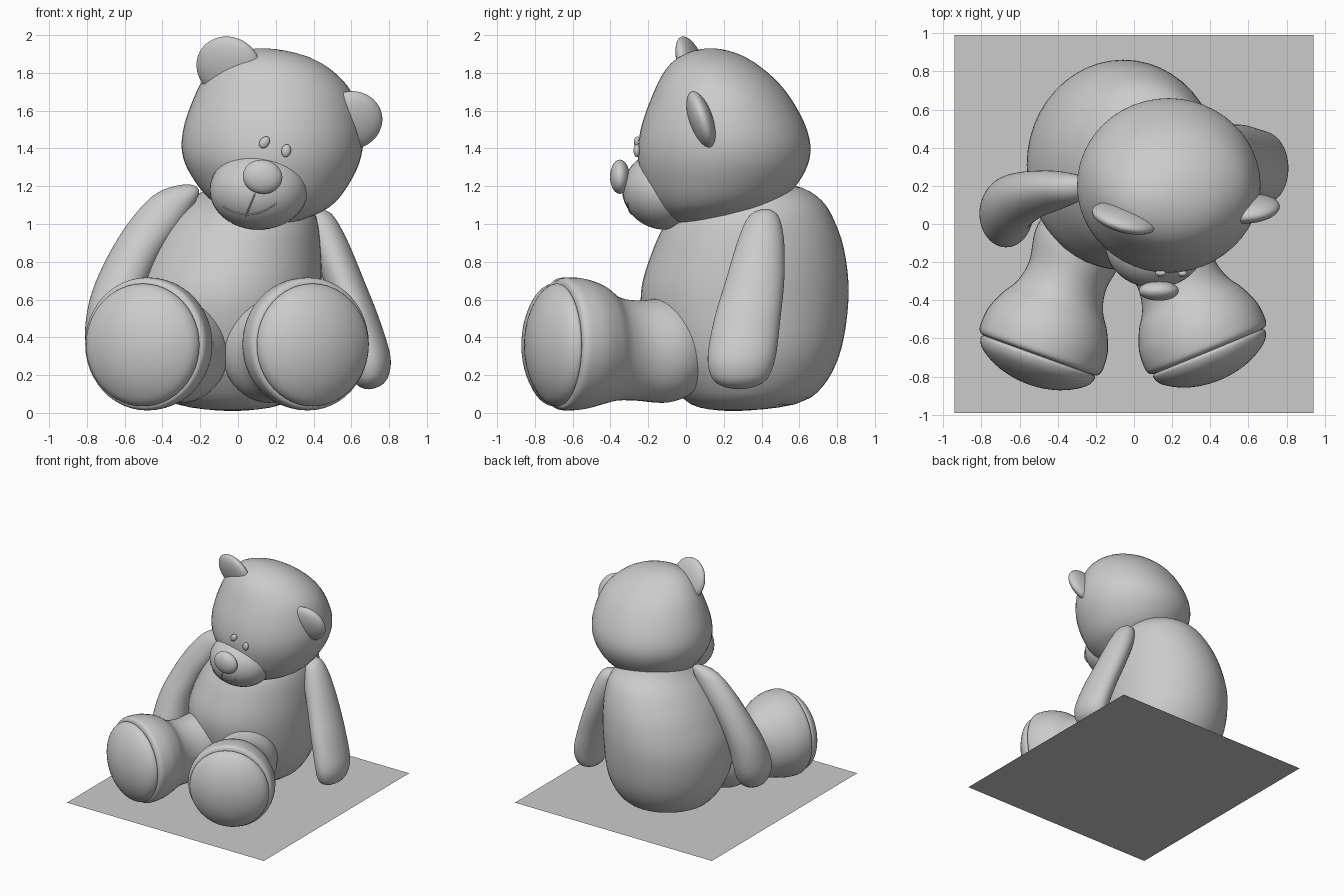
import bpy, bmesh, math
from mathutils import Matrix, Vector, Euler

cube = bpy.data.objects.get("Cube")
if cube:
    bpy.data.objects.remove(cube)

grey = bpy.data.materials.new("light_grey")
grey.use_nodes = True
grey.diffuse_color = (0.6, 0.6, 0.6, 1)
grey.node_tree.nodes["Principled BSDF"].inputs["Base Color"].default_value = grey.diffuse_color


def finish(name, bm, smooth=True):
    mesh = bpy.data.meshes.new(name)
    bmesh.ops.recalc_face_normals(bm, faces=bm.faces)
    for f in bm.faces:
        f.smooth = smooth
    bm.to_mesh(mesh)
    bm.free()
    mesh.materials.append(grey)
    ob = bpy.data.objects.new(name, mesh)
    bpy.context.scene.collection.objects.link(ob)
    return ob


def spline(p, i, u):
    a, b, c, d = (p[min(max(j, 0), len(p) - 1)] for j in range(i - 1, i + 3))
    return b + 0.5 * u * (c - a + u * (2 * a - 5 * b + 4 * c - d + u * (3 * (b - c) + d - a)))


def loft(name, rings, matrix=Matrix(), sides=48, steps=6):
    """Rings are (height, centre a, centre b, radius a, radius b)."""
    # Squared radii are blended so that closed ends become round
    pts = [Vector((h, a, b, ra * ra, rb * rb)) for h, a, b, ra, rb in rings]
    last = len(pts) - 2
    samples = []
    for i in range(last + 1):
        for k in range(steps):
            u = k / steps
            if i == 0 and rings[0][3] == 0:
                u = u * u
            elif i == last and rings[-1][3] == 0:
                u = 1 - (1 - u) ** 2
            samples.append(spline(pts, i, u))
    samples.append(pts[-1])
    bm = bmesh.new()
    loops = []
    for h, a, b, sa, sb in samples:
        ra, rb = math.sqrt(max(sa, 0)), math.sqrt(max(sb, 0))
        angles = [math.tau * j / sides for j in range(sides)]
        loops.append([bm.verts.new(matrix @ Vector((a + ra * math.cos(t), b + rb * math.sin(t), h)))
                      for t in angles])
    for low, high in zip(loops, loops[1:]):
        for j in range(sides):
            k = (j + 1) % sides
            bm.faces.new((low[j], low[k], high[k], high[j]))
    bmesh.ops.remove_doubles(bm, verts=bm.verts, dist=0.0004)
    return finish(name, bm)


def ellipsoid(name, centre, radii, tilt=(0, 0, 0)):
    bm = bmesh.new()
    turn = Euler([math.radians(t) for t in tilt]).to_matrix().to_4x4()
    bmesh.ops.create_uvsphere(bm, u_segments=40, v_segments=24, radius=1,
                              matrix=Matrix.Translation(centre) @ turn @ Matrix.Diagonal((*radii, 1)))
    return finish(name, bm)


# Ground sheet
bm = bmesh.new()
bmesh.ops.create_grid(bm, x_segments=1, y_segments=1, size=1, matrix=Matrix.Diagonal((0.94, 0.99, 1, 1)))
finish("ground_sheet", bm, False)

# Pear-shaped body
loft("body", [
    (0.01, -0.03, 0.25, 0, 0), (0.08, -0.05, 0.32, 0.34, 0.34), (0.3, -0.06, 0.32, 0.47, 0.49),
    (0.6, -0.06, 0.31, 0.5, 0.55), (0.85, -0.02, 0.33, 0.46, 0.51), (1.05, 0.03, 0.35, 0.38, 0.42),
    (1.17, 0.06, 0.4, 0.25, 0.26), (1.22, 0.06, 0.42, 0, 0)])

# Head and muzzle
loft("head", [
    (0.99, 0.15, 0.06, 0, 0), (1.08, 0.19, 0.14, 0.28, 0.29), (1.2, 0.185, 0.18, 0.395, 0.4),
    (1.35, 0.18, 0.2, 0.47, 0.455), (1.5, 0.185, 0.2, 0.475, 0.44), (1.7, 0.19, 0.18, 0.41, 0.35),
    (1.85, 0.165, 0.145, 0.28, 0.225), (1.93, 0.13, 0.13, 0, 0)])
muzzle_centre, muzzle_size = Vector((0.11, -0.11, 1.18)), Vector((0.26, 0.225, 0.21))
ellipsoid("muzzle", muzzle_centre, muzzle_size)
ellipsoid("nose", (0.13, -0.35, 1.25), (0.105, 0.052, 0.09), (0, 8, 0))
ellipsoid("right_eye", (0.14, -0.258, 1.432), (0.025, 0.018, 0.034), (0, 35, 0))
ellipsoid("left_eye", (0.255, -0.26, 1.388), (0.025, 0.018, 0.034), (0, 10, 0))
ellipsoid("right_ear", (-0.05, 0.03, 1.83), (0.175, 0.058, 0.17), (18, 0, -15))
ellipsoid("left_ear", (0.6, 0.08, 1.55), (0.165, 0.062, 0.16), (18, 0, 5))


# Mouth seams lying on the muzzle surface
def seam(name, points):
    curve = bpy.data.curves.new(name, "CURVE")
    curve.dimensions = "3D"
    curve.bevel_depth = 0.004
    line = curve.splines.new("POLY")
    line.points.add(len(points) - 1)
    for p, (x, z) in zip(line.points, points):
        dx, dz = (x - muzzle_centre.x) / muzzle_size.x, (z - muzzle_centre.z) / muzzle_size.z
        y = muzzle_centre.y - muzzle_size.y * math.sqrt(1 - dx * dx - dz * dz)
        p.co = (x, y, z, 1)
    curve.materials.append(grey)
    bpy.context.scene.collection.objects.link(bpy.data.objects.new(name, curve))


seam("lip_seam", [(0.09 - 0.005 * i, 1.16 - 0.012 * i) for i in range(11)])
seam("smile_seam", [(0.05 + 0.014 * i, 1.05 + 0.0005 * i * i) for i in range(-9, 12)])

# Arms
loft("left_arm", [
    (0.125, 0.69, 0.28, 0, 0), (0.18, 0.7, 0.285, 0.09, 0.145), (0.3, 0.695, 0.295, 0.112, 0.18),
    (0.5, 0.635, 0.325, 0.112, 0.175), (0.7, 0.56, 0.365, 0.108, 0.155), (0.9, 0.485, 0.395, 0.1, 0.125),
    (1.03, 0.44, 0.41, 0.075, 0.085), (1.08, 0.43, 0.42, 0, 0)])
loft("right_arm", [
    (0.2, -0.65, 0.02, 0, 0), (0.27, -0.66, 0.03, 0.11, 0.13), (0.4, -0.67, 0.05, 0.14, 0.17),
    (0.6, -0.645, 0.1, 0.14, 0.155), (0.8, -0.565, 0.145, 0.14, 0.13), (1.0, -0.44, 0.175, 0.145, 0.105),
    (1.15, -0.33, 0.19, 0.12, 0.07), (1.21, -0.27, 0.2, 0, 0)])

# Legs with round feet and domed soles, each turned outward
leg = [(-0.8, 0, 0.33, 0, 0), (-0.75, 0, 0.33, 0.2, 0.22), (-0.62, 0, 0.33, 0.24, 0.275),
       (-0.45, 0, 0.33, 0.215, 0.265), (-0.33, 0, 0.34, 0.24, 0.275), (-0.24, 0, 0.36, 0.295, 0.315),
       (-0.14, 0, 0.365, 0.335, 0.345), (-0.05, 0, 0.365, 0.342, 0.352), (-0.012, 0, 0.365, 0.33, 0.34),
       (0, 0, 0.365, 0.3, 0.3)]
sole = [(-0.005, 0, 0.36, 0.3, 0.3), (0.012, 0, 0.36, 0.318, 0.325), (0.06, 0, 0.36, 0.295, 0.3),
        (0.12, 0, 0.36, 0.2, 0.205), (0.16, 0, 0.36, 0, 0)]
for side, x, y, out in (("left", 0.39, -0.67, (0.38, -0.92, 0)), ("right", -0.5, -0.69, (-0.34, -0.94, 0))):
    n, up = Vector(out).normalized(), Vector((0, 0, 1))
    frame = Matrix((up.cross(n), up, n)).transposed().to_4x4()
    frame.translation = (x, y, 0)
    loft(side + "_leg", leg, frame)
    loft(side + "_sole", sole, frame)
